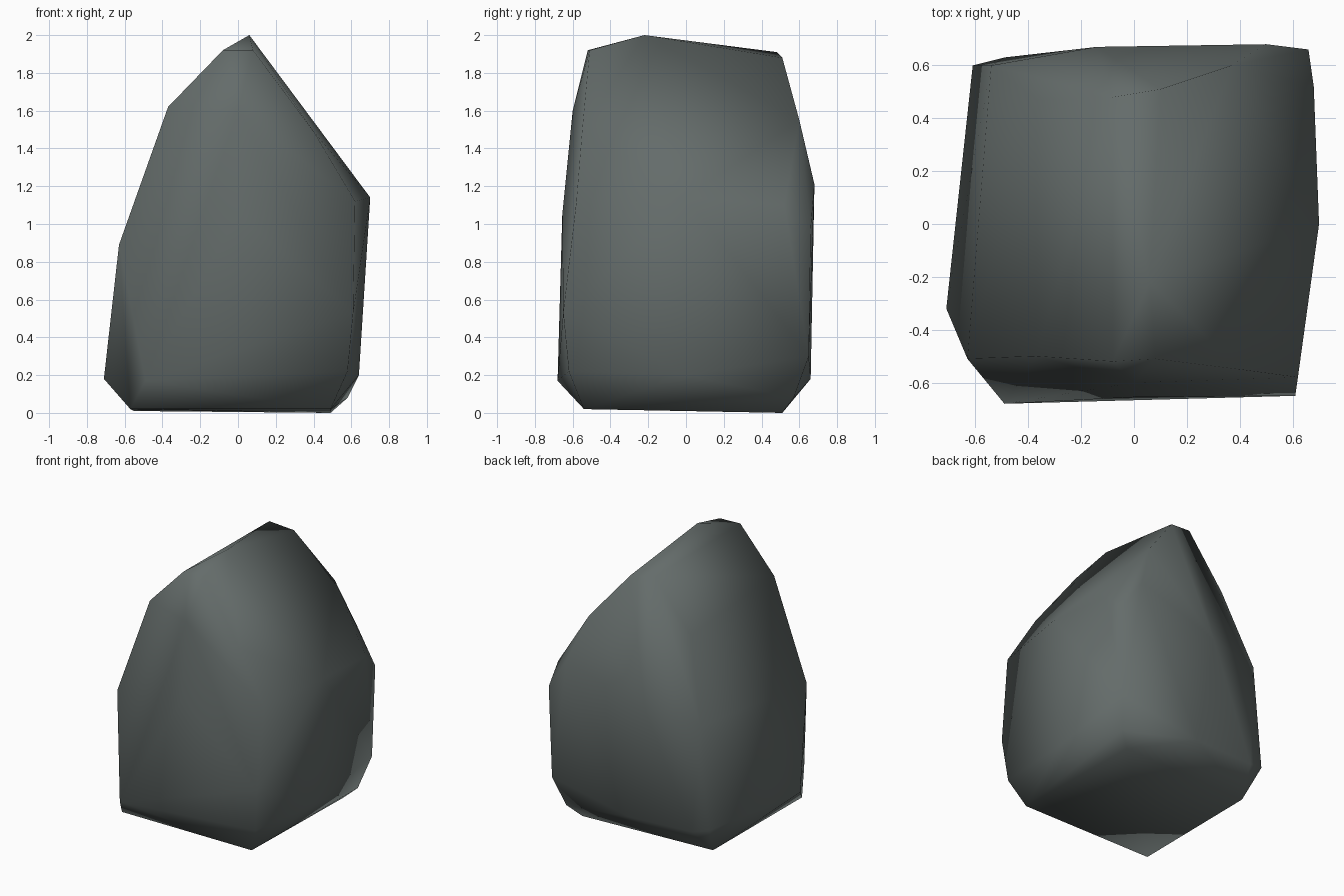
import bpy, bmesh

if "Cube" in bpy.data.objects:
    bpy.data.objects.remove(bpy.data.objects["Cube"])

# Corner points of the boulder, grouped by height ring
base = [(-.57, -.54, .02), (.49, -.54, .02), (.49, .51, .0), (-.55, .47, .01), (.58, .57, .08)]
skirt = [(-.71, -.32, .18), (-.49, -.68, .17), (.58, -.62, .22), (.64, .0, .2),
         (.64, .65, .3), (.0, .66, .18), (-.49, .63, .19), (-.61, .6, .22)]
waist = [(.61, -.65, .53), (-.63, -.51, .89), (.0, -.655, 1.05), (.62, -.58, 1.12),
         (.70, .0, 1.14), (.68, .52, 1.1), (.66, .66, .97), (.5, .68, 1.21),
         (-.14, .67, 1.0), (-.54, .6, .97)]
shoulder = [(-.37, -.5, 1.62), (.0, -.6, 1.6), (.4, -.55, 1.49), (.37, .6, 1.55), (-.37, .47, 1.55)]
ridge = [(-.08, -.52, 1.92), (.08, -.51, 1.92), (.06, -.22, 2.0), (-.08, .48, 1.91), (.1, .51, 1.88)]

# Wrap the corners in a convex skin
bm = bmesh.new()
for p in base + skirt + waist + shoulder + ridge:
    bm.verts.new(p)
hull = bmesh.ops.convex_hull(bm, input=bm.verts)
loose = [v for v in bm.verts if not v.link_faces]
bmesh.ops.delete(bm, geom=loose, context='VERTS')
bmesh.ops.recalc_face_normals(bm, faces=bm.faces)
for f in bm.faces:
    f.smooth = True
mesh = bpy.data.meshes.new("boulder")
bm.to_mesh(mesh)
bm.free()

# Dark grey-green stone
stone = bpy.data.materials.new("dark stone")
stone.diffuse_color = (.128, .150, .145, 1)
stone.use_nodes = True
stone.node_tree.nodes["Principled BSDF"].inputs["Base Color"].default_value = stone.diffuse_color
mesh.materials.append(stone)

boulder = bpy.data.objects.new("boulder", mesh)
bpy.context.collection.objects.link(boulder)
